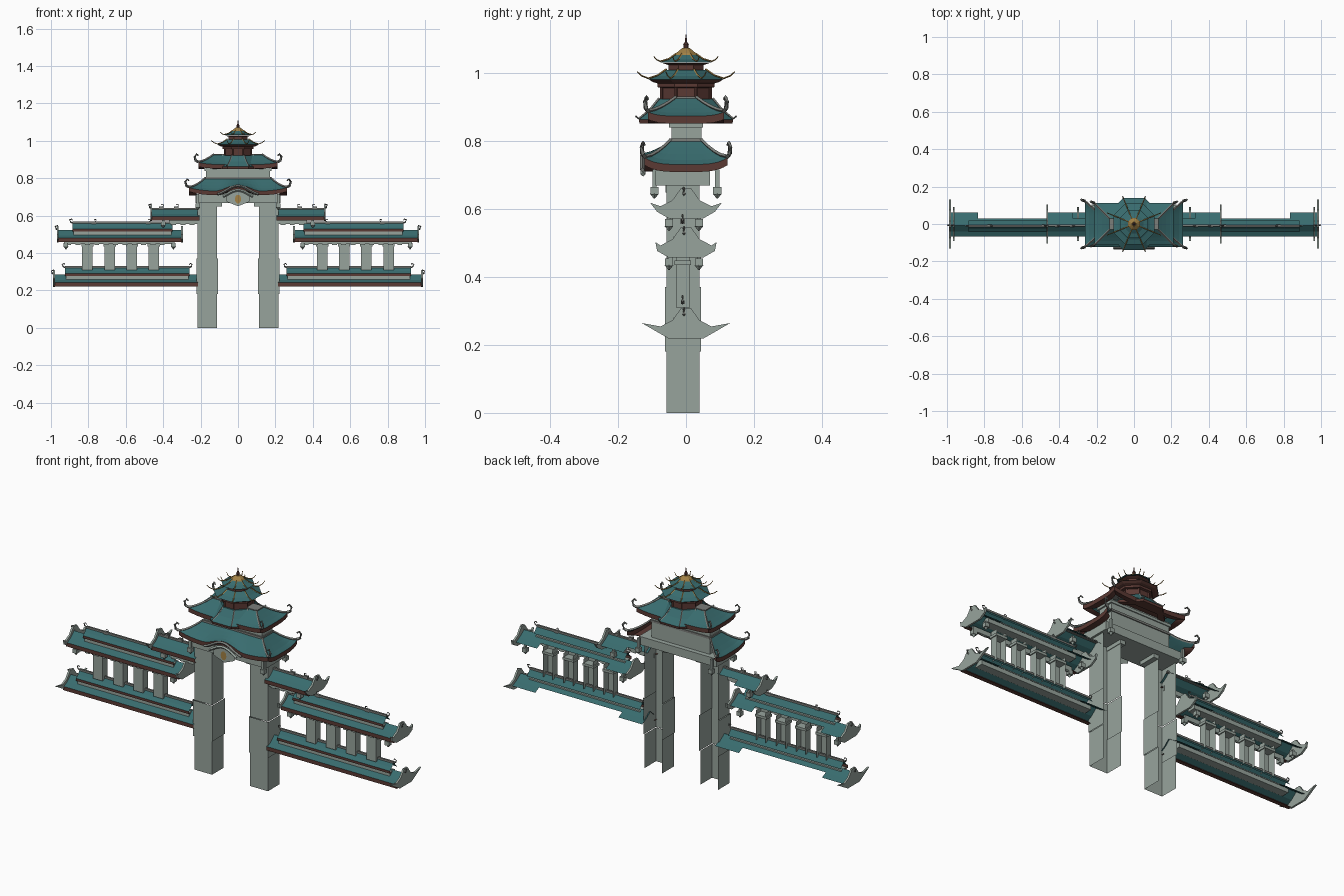
import bpy, bmesh, math
from mathutils import Vector

if "Cube" in bpy.data.objects:
    bpy.data.objects.remove(bpy.data.objects["Cube"])

def mat(name, c):
    m = bpy.data.materials.new(name)
    m.diffuse_color = (*c, 1)
    m.use_nodes = True
    m.node_tree.nodes["Principled BSDF"].inputs["Base Color"].default_value = m.diffuse_color
    return m
TEAL = mat("teal_tile", (0.040, 0.150, 0.158))
STONE = mat("pale_stone", (0.31, 0.37, 0.335))
BROWN = mat("brown_wood", (0.105, 0.042, 0.034))
GREY = mat("grey_ridge", (0.20, 0.21, 0.195))
GOLD = mat("gold", (0.36, 0.22, 0.06))

def mesh(name, vs, fs, *ms, idx=None):
    me = bpy.data.meshes.new(name)
    me.from_pydata([tuple(v) for v in vs], [], fs)
    bm = bmesh.new(); bm.from_mesh(me)
    bmesh.ops.recalc_face_normals(bm, faces=bm.faces)
    bm.to_mesh(me); bm.free()
    for m in ms: me.materials.append(m)
    if idx:
        for p, i in zip(me.polygons, idx): p.material_index = i
    ob = bpy.data.objects.new(name, me)
    bpy.context.collection.objects.link(ob)
    return ob

def box(name, x0, x1, y0, y1, z0, z1, m, back=True):
    vs = [(x, y, z) for z in (z0, z1) for x, y in ((x0, y0), (x1, y0), (x1, y1), (x0, y1))]
    fs = [(0, 1, 5, 4), (1, 2, 6, 5), (3, 0, 4, 7)]
    if back: fs += [(2, 3, 7, 6), (0, 3, 2, 1), (4, 5, 6, 7)]
    return mesh(name, vs, fs, m)

def sheet(name, prof, x0, x1, m):
    """Open (y, z) profile drawn along x."""
    n = len(prof)
    vs = [(x, y, z) for x in (x0, x1) for y, z in prof]
    return mesh(name, vs, [(i, i + 1, n + i + 1, n + i) for i in range(n - 1)], m)

def plate(name, poly, x0, x1, m):
    """Closed (y, z) outline extruded along x."""
    n = len(poly)
    vs = [(x, y, z) for x in (x0, x1) for y, z in poly]
    fs = [tuple(range(n)), tuple(range(n, 2 * n))]
    fs += [(i, (i + 1) % n, n + (i + 1) % n, n + i) for i in range(n)]
    return mesh(name, vs, fs, m)

def tube(name, pts, r0, r1, m):
    """Four-sided tapering rod through points."""
    pts = [Vector(p) for p in pts]
    vs, fs, n = [], [], len(pts)
    for i, p in enumerate(pts):
        d = (pts[min(i + 1, n - 1)] - pts[max(i - 1, 0)]).normalized()
        a = d.cross(Vector((0, 0, 1)) if abs(d.z) < 0.95 else Vector((0, 1, 0))).normalized()
        b = d.cross(a)
        r = r0 + (r1 - r0) * i / (n - 1)
        vs += [p + a * r, p + b * r, p - a * r, p - b * r]
        if i:
            k = 4 * i
            fs += [(k - 4 + j, k - 4 + (j + 1) % 4, k + (j + 1) % 4, k + j) for j in range(4)]
    fs += [(0, 1, 2, 3), tuple(range(4 * n - 4, 4 * n))]
    return mesh(name, vs, fs, m)

def octagon(name, rings, m):
    """Eight-sided loft through (radius, z) rings, flat side to the front."""
    vs, fs = [], []
    for k, (r, z) in enumerate(rings):
        for j in range(8):
            a = math.radians(22.5 + 45 * j)
            vs.append((r * math.cos(a), r * math.sin(a), z))
            if k: fs.append((8 * k - 8 + j, 8 * k - 8 + (j + 1) % 8, 8 * k + (j + 1) % 8, 8 * k + j))
    fs.append(tuple(range(8 * len(rings) - 8, 8 * len(rings))))
    return mesh(name, vs, fs, m)

def hip(name, hx, hy, z0, tx, ty, z1, lift, sides, arch=0, fascia=0.022):
    """Curved hip roof with raised corners; arch lifts the middle of the front eave."""
    N, T = 24, 4
    for sd in sides:
        vs, fs = [], []
        def pt(s, t):
            w, d = hx + (tx - hx) * t, hy + (ty - hy) * t
            z = z0 + (z1 - z0) * t ** 1.2 + lift * s ** 4 * (1 - t) ** 2
            if sd == "front":
                x = s * w
                if abs(x) < 0.13:
                    z += arch * math.cos(math.pi * x / 0.26) ** 2 * (1 - t)
            return {"front": (s * w, -d, z), "back": (s * w, d, z),
                    "left": (-w, s * d, z), "right": (w, s * d, z)}[sd]
        idx = []
        for t in range(-2, T + 1):
            for i in range(N + 1):
                s = 2 * i / N - 1
                p = Vector(pt(s, max(t, 0) / T))
                if t < 0: p.z -= fascia
                if t == -2: p = Vector((p.x * 0.85, p.y * 0.75, p.z))
                vs.append(p)
        for t in range(T + 2):
            for i in range(N):
                k = t * (N + 1) + i
                fs.append((k, k + 1, k + N + 2, k + N + 1))
                idx.append(0 if t >= 2 else 1)
        mesh(name + "_" + sd, vs, fs, TEAL, BROWN, idx=idx)
    for sx in (-1, 1):
        for sy in (-1, 1):
            q = [(sx * (hx + (tx - hx) * t), sy * (hy + (ty - hy) * t),
                  z0 + (z1 - z0) * t ** 1.2 + lift * (1 - t) ** 2 + .003) for t in (1, .75, .5, .25, 0)]
            tube(name + "_hip_ridge", q, .005, .006, GREY)
            x, y, z = q[-1]
            tube(name + "_corner_curl", [(x, y, z), (x + sx * .015, y + sy * .006, z + .008),
                 (x + sx * .02, y + sy * .008, z + .028), (x + sx * .01, y + sy * .004, z + .042),
                 (x, y, z + .034)], .008, .004, GREY)

def curl(name, x, y, z, s, d):
    tube(name, [(x, y, z), (x + d * .5 * s, y, z + .3 * s), (x + d * .7 * s, y, z + .8 * s),
                (x + d * .2 * s, y, z + s), (x, y, z + .7 * s)], .2 * s, .1 * s, GREY)

def pendant(name, x, y, z0, z1):
    box(name + "_post", x - .006, x + .006, y - .006, y + .006, z0 + .03, z1, STONE)
    for a, b, w in ((z0 + .012, z0 + .034, .012),):
        box(name + "_bulb", x - w, x + w, y - w, y + w, a, b, STONE)
    tube(name + "_tip", [(x, y, z0 + .014), (x, y, z0)], .013, .002, STONE)

def wing_roof(name, sx, xi, xo, z, tier, inner_end, tip, sq):
    """Straight tiled wall roof: cut-back rear slope, full-depth ends, ornamental gable."""
    X = lambda a, b: (sx * a, sx * b)
    sheet(name + "_tiles", [(-.068, z + .02), (-.04, z + .034), (-.008, z + .062), (.03, z + .036)], *X(xi, xo), TEAL)
    sheet(name + "_fascia", [(-.045, z), (-.068, z), (-.068, z + .02)], *X(xi, xo), BROWN)
    ends = [(xo - sq, xo)] + ([(xi, xi + sq)] if inner_end else [])
    for a, b in ends:
        sheet(name + "_rear_tiles", [(-.008, z + .062), (.03, z + .036), (.062, z + .02)], *X(a, b), TEAL)
    # gable boards with swept tips
    half = [(0.05, z - .004), (.085, z + .016), (tip, z + .042), (.075, z + .032), (.04, z + .05), (.015, z + .085)]
    poly = [(-y, q) for y, q in half] + half[::-1]
    for e in ([xo] + ([xi] if inner_end == 2 else [])):
        plate(name + "_gable_board", poly, *X(e - .006, e + .004), STONE)
    curl(name + "_end_curl", sx * (xo - .005), -.006, z + .062, .025, sx)
    if tier:
        a, b = tier
        box(name + "_neck", *X(a + .005, b - .005), -.036, .008, z + .03, z + .058, STONE)
        sheet(name + "_upper_fascia", [(-.03, z + .055), (-.042, z + .055), (-.042, z + .068)], *X(a, b), BROWN)
        sheet(name + "_upper_tiles", [(-.042, z + .068), (-.026, z + .082), (-.01, z + .102), (.018, z + .07)], *X(a, b), TEAL)
        box(name + "_ridge", *X(a, b), -.015, -.005, z + .098, z + .108, GREY)
        for e, d in ((a, -1), (b, 1)):
            curl(name + "_ridge_curl", sx * e, -.01, z + .1, .022, d * sx)
    else:
        box(name + "_ridge", *X(xi, xo), -.014, -.003, z + .056, z + .066, GREY)

for sx in (-1, 1):
    # gate pillars, open at the back
    for z0, z1, g in ((0, .18, 0), (.18, .37, .004), (.37, .67, 0)):
        a, b = sorted((sx * (.112 - g), sx * (.217 + g)))
        box("gate_pillar", a, b, -.058 - g, .04 + g, z0, z1, STONE, back=False)
    # three stepped wing roofs
    wing_roof("lower_wing", sx, .215, .985, .222, (.26, .925), 1, .13, .14)
    wing_roof("middle_wing", sx, .30, .965, .46, (.35, .885), 2, .09, .13)
    wing_roof("upper_wing", sx, .205, .465, .575, None, 0, .105, .14)
    # balusters between lower and middle roofs
    for x in (.45, .567, .685, .805):
        box("baluster", sx * x - .028, sx * x + .028, -.03, .012, .31, .47, STONE, back=False)
        box("baluster_cap", sx * x - .033, sx * x + .033, -.034, .014, .435, .448, STONE)
    # bracket valances and hanging drops
    for a, b, z in ((.34, .93, .443), (.215, .37, .55)):
        a2, b2 = sorted((sx * a, sx * b))
        box("bracket_valance", a2, b2, -.05, -.04, z + .006, z + .03, STONE)
        for i in range(int((b - a) / .05)):
            c = a2 + .025 + .05 * i
            box("valance_scallop", c - .013, c + .013, -.048, -.042, z, z + .008, STONE)
    for y in (-.05, .038):
        pendant("middle_drop", sx * .345, y, .42, .465)
        pendant("middle_drop", sx * .92, y, .42, .465)
        pendant("upper_drop", sx * .40, y, .535, .58)
        pendant("gate_drop", sx * .215, y * 2.1 + .012, .63, .715)
    # small guardian figures on the ridges
    for x, z in ((.48, .555), (.77, .555), (.41, .635), (.33, .635)):
        box("ridge_figure", sx * x - .012, sx * x + .012, -.016, -.004, z, z + .014, GREY)
        curl("ridge_figure_head", sx * x, -.01, z + .008, .018, -sx)

# lintel and corbels of the gate
box("gate_lintel", -.228, .228, -.09, .07, .668, .712, STONE)
for sx in (-1, 1):
    box("gate_corbel", *sorted((sx * .085, sx * .115)), -.06, .04, .648, .67, STONE)

# main gate roof with arched front eave, open rear
hip("gate_roof", .262, .122, .73, .175, .045, .80, .02, ("front", "left", "right"), arch=.034)
box("gate_roof_ridge", -.178, .178, -.05, .05, .795, .806, GREY)

# arched front panel, moulding and gold emblem
N = 16
xs = [-.1 + .2 * i / N for i in range(N + 1)]
az = lambda x: .695 + .046 * math.cos(math.pi * x / .24) ** 2
tube("arch_moulding", [(x * 1.1, -.128, az(x * 1.1) + .018) for x in xs], .007, .007, GREY)
tube("arch_trim", [(x * .8, -.126, az(x * .8) - .006) for x in xs], .007, .007, STONE)
vs = [(x * .62, -.118, z) for x in xs for z in (.65 + .025 * abs(x) * 10, az(x * .6) + .004)]
mesh("arch_panel", vs, [(2 * i, 2 * i + 2, 2 * i + 3, 2 * i + 1) for i in range(N)], STONE)
em = [(.017 * math.cos(t * math.pi / 5), -.122, .688 + .024 * math.sin(t * math.pi / 5)) for t in range(10)]
mesh("gold_emblem", em, [tuple(range(10))], GOLD)

# second storey and its roof
box("second_storey", -.172, .172, -.042, .045, .70, .86, STONE)
box("second_storey_moulding", -.18, .18, -.05, .05, .838, .852, STONE)
hip("second_roof", .212, .112, .872, .13, .03, .925, .012, ("front", "back", "left", "right"))
box("second_roof_ridge", -.132, .132, -.03, .03, .918, .929, GREY)

# eight-sided tower
octagon("tower_skirt_eave", [(.115, .85), (.148, .85), (.15, .862)], BROWN)
octagon("tower_skirt", [(.15, .862), (.115, .888), (.085, .922)], TEAL)
octagon("tower_wall", [(.076, .915), (.076, .955), (.09, .957), (.09, .968), (.105, .972), (.118, .98)], BROWN)
octagon("tower_roof", [(.120, .98), (.09, .99), (.062, 1.008)], TEAL)
octagon("tower_upper_wall", [(.056, 1.0), (.056, 1.022), (.075, 1.028)], BROWN)
octagon("tower_top_roof", [(.082, 1.03), (.055, 1.038), (.03, 1.054)], TEAL)
octagon("finial_base", [(.034, 1.052), (.03, 1.058), (.012, 1.072)], GOLD)
octagon("finial_spike", [(.007, 1.07), (.009, 1.082), (.004, 1.09), (.001, 1.112)], BROWN)
for j in range(8):
    a = math.radians(22.5 + 45 * j)
    P = lambda r, z: (r * math.cos(a), r * math.sin(a), z)
    tube("skirt_ridge", [P(.085, .924), P(.115, .89), P(.15, .864), P(.16, .872)], .004, .003, GREY)
    tube("roof_horn", [P(.062, 1.01), P(.09, .992), P(.12, .983), P(.14, .99), P(.155, 1.002)], .003, .002, GOLD)
    tube("top_horn", [P(.03, 1.056), P(.055, 1.04), P(.082, 1.033), P(.094, 1.038), P(.102, 1.047)], .003, .0015, GOLD)
    tube("tower_column", [P(.077, .918), P(.077, .956)], .005, .005, BROWN)
